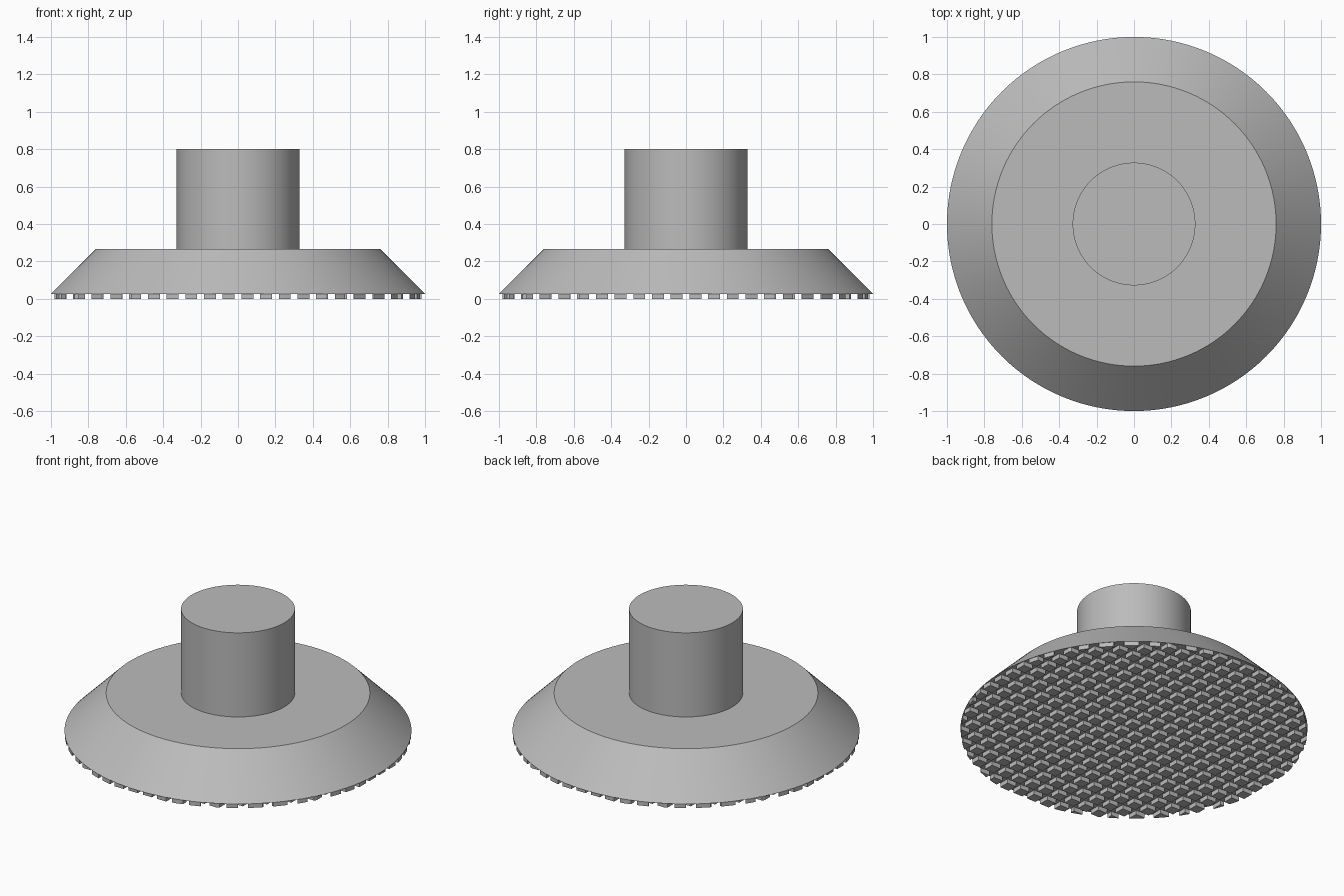
import bpy
import bmesh
import math
from mathutils import Vector

SEGMENTS = 128
PAD_HEIGHT = 0.027
PITCH = 0.1
GROOVE = 0.036

cube = bpy.data.objects.get("Cube")
if cube:
    bpy.data.objects.remove(cube, do_unlink=True)

# Single grey material
grey = bpy.data.materials.new("plain grey")
grey.use_nodes = True
colour = (0.5, 0.5, 0.5, 1)
grey.diffuse_color = colour
grey.node_tree.nodes["Principled BSDF"].inputs["Base Color"].default_value = colour


def finish(bm, name, smooth=False):
    """Turn a bmesh into a named, coloured object."""
    bmesh.ops.recalc_face_normals(bm, faces=bm.faces)
    mesh = bpy.data.meshes.new(name)
    bm.to_mesh(mesh)
    bm.free()
    mesh.materials.append(grey)
    obj = bpy.data.objects.new(name, mesh)
    bpy.context.collection.objects.link(obj)
    if smooth:
        bpy.ops.object.select_all(action="DESELECT")
        obj.select_set(True)
        bpy.context.view_layer.objects.active = obj
        bpy.ops.object.shade_smooth_by_angle(angle=math.radians(30))
    return obj


# Flared base and round post, turned as one solid
bm = bmesh.new()
profile = [(1, PAD_HEIGHT), (0.76, 0.267), (0.328, 0.267), (0.328, 0.802)]
rings = []
for radius, z in profile:
    ring = bmesh.ops.create_circle(bm, segments=SEGMENTS, radius=radius)["verts"]
    bmesh.ops.translate(bm, verts=ring, vec=(0, 0, z))
    rings.append(ring)
for lower, upper in zip(rings, rings[1:]):
    for i in range(SEGMENTS):
        j = (i + 1) % SEGMENTS
        bm.faces.new((lower[i], lower[j], upper[j], upper[i]))
bm.faces.new(rings[0])
bm.faces.new(rings[-1])
finish(bm, "flared_base_and_post", smooth=True)

# Grid of square tread pads, trimmed to the round outline
bm = bmesh.new()
bmesh.ops.create_circle(bm, segments=SEGMENTS, radius=0.998, cap_ends=True)
for axis in (Vector((1, 0, 0)), Vector((0, 1, 0))):
    for step in range(-10, 11):
        for side in (-1, 1):
            offset = step * PITCH + side * GROOVE / 2
            bmesh.ops.bisect_plane(bm, geom=bm.verts[:] + bm.edges[:] + bm.faces[:],
                                   plane_co=axis * offset, plane_no=axis)


def in_groove(face):
    centre = face.calc_center_bounds()
    return any(abs(c - round(c / PITCH) * PITCH) < GROOVE / 2 - 1e-4
               for c in centre.xy)


bmesh.ops.delete(bm, geom=[f for f in bm.faces if in_groove(f)], context="FACES")
top = bmesh.ops.extrude_face_region(bm, geom=bm.faces[:], use_keep_orig=True)["geom"]
bmesh.ops.translate(bm, verts=[v for v in top if isinstance(v, bmesh.types.BMVert)],
                    vec=(0, 0, PAD_HEIGHT))
finish(bm, "tread_pads")
